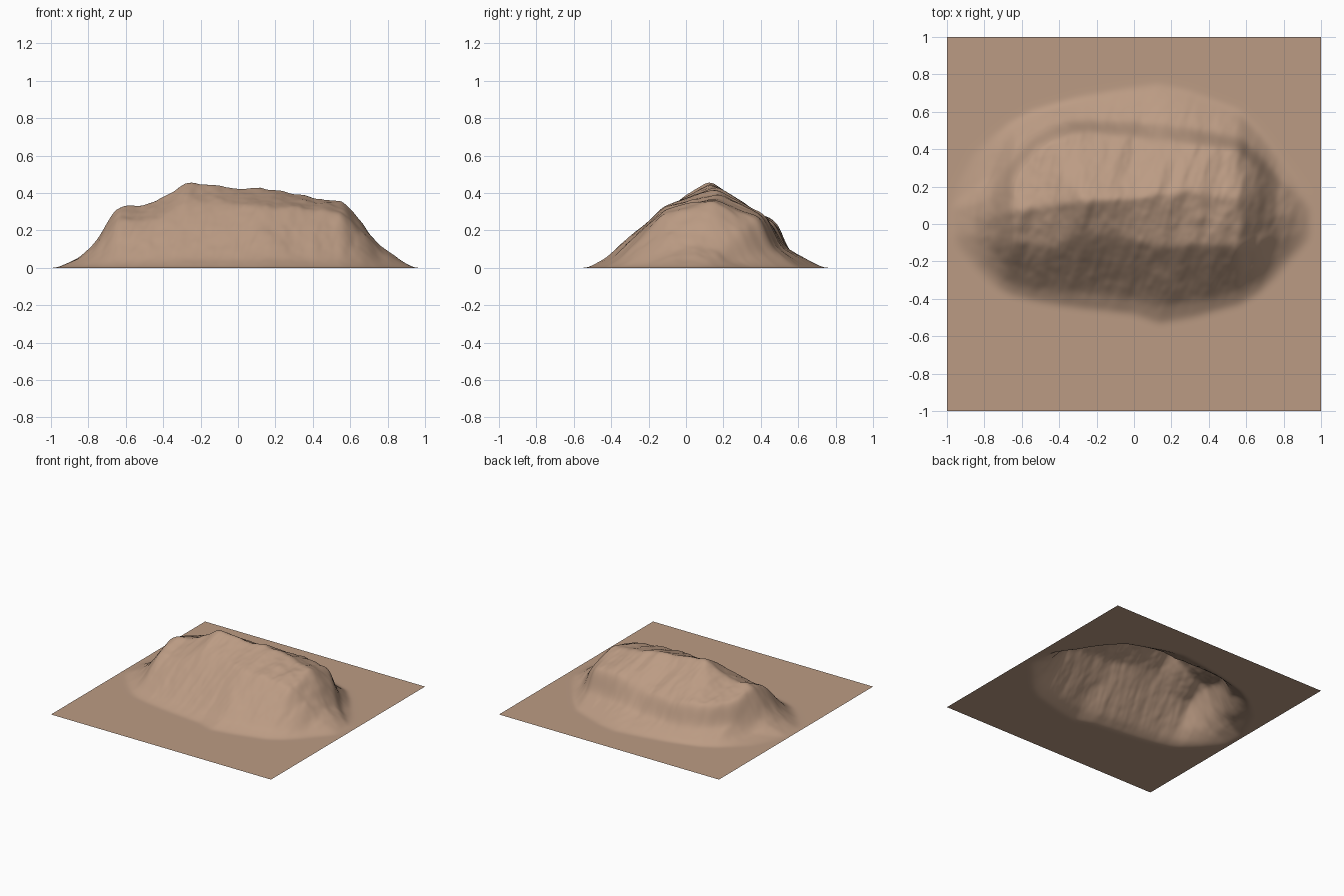
import bpy
from mathutils import Vector, noise

if "Cube" in bpy.data.objects:
    bpy.data.objects.remove(bpy.data.objects["Cube"])

# Cross-sections: x, front toe y, shoulder y/z, ridge y/z, back rim y/z, back toe y
SECTIONS = [
    (-0.97, -.10, -.05, .00, .00, .00, .08, .00, .15),
    (-0.85, -.24, -.06, .048, .02, .055, .12, .05, .38),
    (-0.76, -.32, -.08, .11, .03, .135, .15, .10, .46),
    (-0.70, -.36, -.08, .20, .05, .25, .18, .21, .50),
    (-0.65, -.38, -.10, .25, .08, .33, .26, .27, .54),
    (-0.53, -.41, -.12, .25, .09, .335, .41, .26, .60),
    (-0.42, -.43, -.12, .27, .11, .37, .47, .25, .63),
    (-0.28, -.45, -.06, .35, .13, .475, .50, .23, .67),
    (0.00, -.48, -.09, .33, .14, .425, .47, .23, .72),
    (0.13, -.53, -.12, .33, .16, .435, .45, .25, .74),
    (0.30, -.50, -.11, .33, .18, .397, .43, .28, .70),
    (0.56, -.43, -.12, .29, .14, .355, .40, .26, .60),
    (0.66, -.37, -.10, .20, .12, .26, .31, .20, .50),
    (0.76, -.28, -.06, .085, .06, .11, .20, .09, .38),
    (0.94, -.08, -.04, .00, .01, .00, .08, .00, .15),
]
N = 220


def section_at(x):
    for a, b in zip(SECTIONS, SECTIONS[1:]):
        if a[0] <= x <= b[0]:
            t = (x - a[0]) / (b[0] - a[0])
            return [p + (q - p) * t for p, q in zip(a, b)]
    return None


def height(x, y):
    s = section_at(x)
    if s is None:
        return 0.0
    _, yf, y1, z1, yr, zr, yb, zb, yt = s
    pts = [(yf, 0), (yf + .22 * (y1 - yf), .14 * z1), (y1, z1), (yr, zr),
           (yb, zb), (yb + .28 * (yt - yb), .42 * zb), (yt, 0)]
    for (ya, za), (yc, zc) in zip(pts, pts[1:]):
        if ya <= y <= yc:
            return za + (zc - za) * (y - ya) / max(yc - ya, 1e-6)
    return 0.0


def erosion(x, y, z):
    # gullies run down the slopes, with a finer rocky grain on top
    gully = noise.fractal(Vector((x * 7 - y * 2, y * 2.2, 3.1)), 0.9, 2.0, 4)
    grain = noise.fractal(Vector((x * 9, y * 9, 8.4)), 1.0, 2.0, 3)
    return (gully * .014 + grain * .006) * min(1, z / .12)


def blur(g):
    def line(r):
        return [(r[max(i - 1, 0)] + 2 * r[i] + r[min(i + 1, len(r) - 1)]) / 4
                for i in range(len(r))]
    rows = [line(r) for r in g]
    return [list(c) for c in zip(*[line(c) for c in zip(*rows)])]


# Height grid: smooth the broad form, add erosion, then soften slightly
axis = [-1 + 2 * i / N for i in range(N + 1)]
grid = [[height(x, y) for x in axis] for y in axis]
for _ in range(7):
    grid = blur(grid)
grid = [[max(0, z + erosion(x, y, z)) if z > 0 else 0
         for x, z in zip(axis, row)] for y, row in zip(axis, grid)]
grid = blur(grid)

# Terrain sheet with the mountain rising from it
verts = [(x, y, z) for y, row in zip(axis, grid) for x, z in zip(axis, row)]
W = N + 1
faces = [(j * W + i, j * W + i + 1, (j + 1) * W + i + 1, (j + 1) * W + i)
         for j in range(N) for i in range(N)]
mesh = bpy.data.meshes.new("mountain_terrain")
mesh.from_pydata(verts, [], faces)
mesh.shade_smooth()
terrain = bpy.data.objects.new("mountain_terrain", mesh)
bpy.context.collection.objects.link(terrain)

# Sandy brown rock
rock = bpy.data.materials.new("sandy_rock")
rock.diffuse_color = (0.50, 0.33, 0.23, 1)
rock.use_nodes = True
rock.node_tree.nodes["Principled BSDF"].inputs["Base Color"].default_value = rock.diffuse_color
mesh.materials.append(rock)
